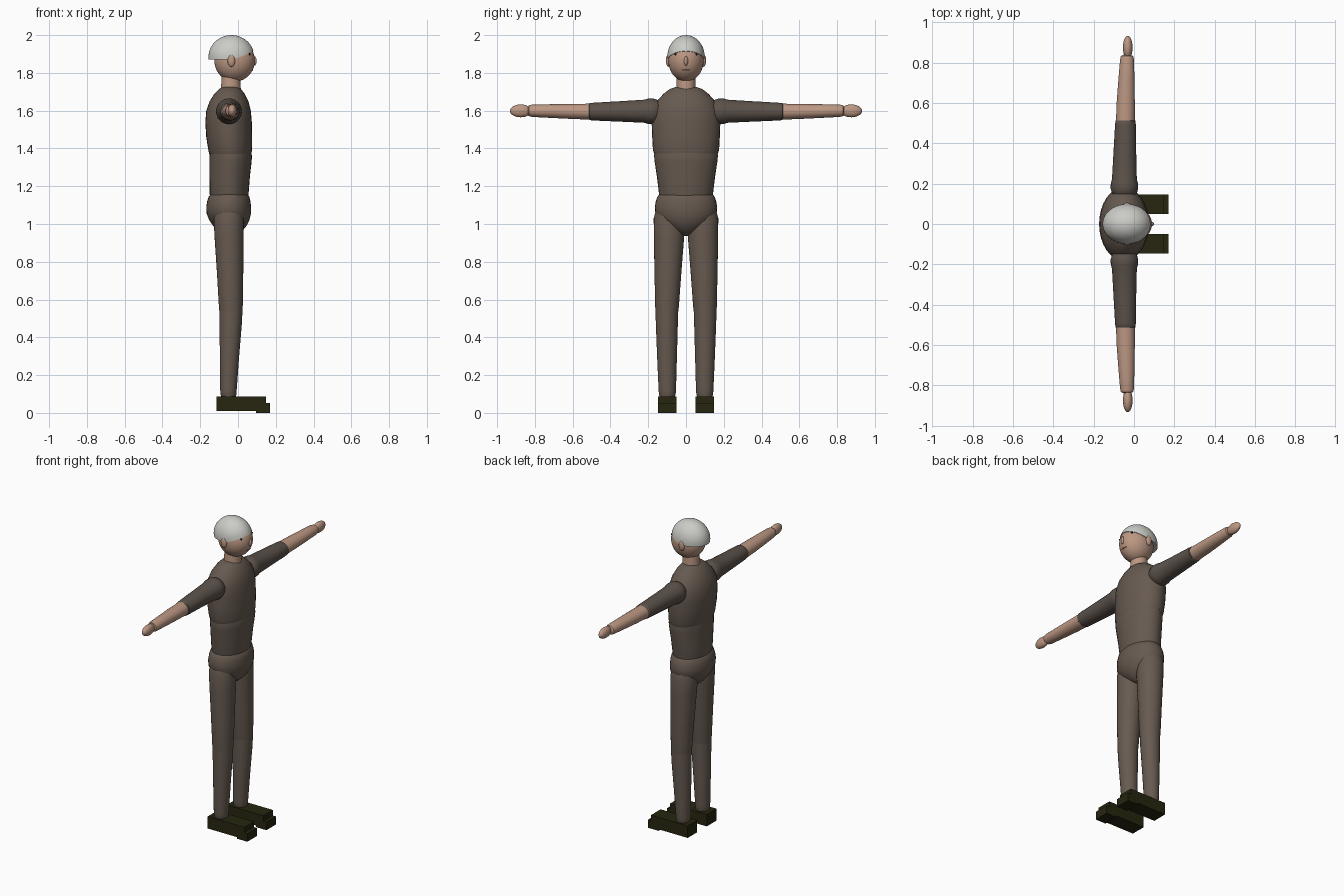
import bpy, bmesh, math
from mathutils import Matrix


def material(name, rgb):
    m = bpy.data.materials.new(name)
    m.diffuse_color = (*rgb, 1)
    return m


CLOTH = material("brown_cloth", (0.135, 0.103, 0.081))
SLEEVE = material("dark_brown_sleeve", (0.105, 0.083, 0.068))
SKIN = material("skin", (0.50, 0.31, 0.225))
HAIR = material("grey_hair", (0.60, 0.60, 0.57))
SHOE = material("dark_olive_shoe", (0.020, 0.019, 0.005))
EYE = material("black_eye", (0.01, 0.01, 0.01))
LIP = material("lip", (0.33, 0.17, 0.12))


def finish(bm, name, mat, smooth=True):
    bmesh.ops.recalc_face_normals(bm, faces=bm.faces)
    mesh = bpy.data.meshes.new(name)
    bm.to_mesh(mesh)
    bm.free()
    mesh.materials.append(mat)
    ob = bpy.data.objects.new(name, mesh)
    bpy.context.collection.objects.link(ob)
    if smooth:
        bpy.ops.object.select_all(action='DESELECT')
        bpy.context.view_layer.objects.active = ob
        ob.select_set(True)
        bpy.ops.object.shade_smooth_by_angle(angle=math.radians(40))
    return ob


def loft(name, mat, rings, axis='z', side=1, n=32):
    """Skin elliptical rings: (position, x min, x max, cross min, cross max)."""
    bm = bmesh.new()
    rows = []
    for t, x0, x1, c0, c1 in rings:
        row = []
        for i in range(n):
            a = math.tau * i / n
            x = (x0 + x1) / 2 + (x1 - x0) / 2 * math.cos(a)
            c = (c0 + c1) / 2 + (c1 - c0) / 2 * math.sin(a)
            row.append(bm.verts.new((x, c * side, t) if axis == 'z' else (x, t * side, c)))
        rows.append(row)
    for r0, r1 in zip(rows, rows[1:]):
        for i in range(n):
            j = (i + 1) % n
            bm.faces.new((r0[i], r0[j], r1[j], r1[i]))
    bm.faces.new(rows[0])
    bm.faces.new(rows[-1])
    return finish(bm, name, mat)


def ellipsoid(name, mat, centre, radii, u=32, v=20):
    bm = bmesh.new()
    mtx = Matrix.Translation(centre) @ Matrix.Diagonal((*radii, 1))
    bmesh.ops.create_uvsphere(bm, u_segments=u, v_segments=v, radius=1, matrix=mtx)
    return finish(bm, name, mat)


def box(name, mat, lo, hi):
    bm = bmesh.new()
    c = [(a + b) / 2 for a, b in zip(lo, hi)]
    s = [b - a for a, b in zip(lo, hi)]
    bmesh.ops.create_cube(bm, size=1, matrix=Matrix.Translation(c) @ Matrix.Diagonal((*s, 1)))
    return finish(bm, name, mat, False)


def body(rings):
    return [(z, x0, x1, -h, h) for z, x0, x1, h in rings]


# Trunk: chest, waist, hips and neck
loft("chest", CLOTH, body([
    (1.37, -0.152, 0.070, 0.168), (1.39, -0.157, 0.074, 0.175), (1.46, -0.168, 0.075, 0.179),
    (1.54, -0.173, 0.073, 0.182), (1.60, -0.168, 0.068, 0.178), (1.65, -0.150, 0.055, 0.155),
    (1.69, -0.125, 0.035, 0.118), (1.715, -0.10, 0.015, 0.085), (1.725, -0.08, 0.0, 0.055)]))
loft("waist", CLOTH, body([
    (1.13, -0.145, 0.05, 0.137), (1.16, -0.150, 0.056, 0.143), (1.25, -0.151, 0.063, 0.154),
    (1.33, -0.151, 0.072, 0.166), (1.36, -0.151, 0.074, 0.169), (1.39, -0.148, 0.068, 0.165)]))
loft("hips", CLOTH, body([
    (0.937, -0.065, -0.025, 0.01), (0.945, -0.085, 0.0, 0.035), (0.965, -0.11, 0.025, 0.075),
    (0.99, -0.132, 0.045, 0.112), (1.02, -0.152, 0.060, 0.143), (1.055, -0.166, 0.069, 0.162),
    (1.09, -0.168, 0.069, 0.165), (1.12, -0.163, 0.066, 0.160), (1.145, -0.155, 0.060, 0.151),
    (1.16, -0.142, 0.048, 0.138), (1.168, -0.115, 0.025, 0.11)]))
loft("neck", SKIN, body([(1.69, -0.092, 0.016, 0.052), (1.75, -0.088, 0.013, 0.050),
                         (1.81, -0.086, 0.012, 0.048)]))

# Head and hair cap whose lower edge rises over the face
ellipsoid("head", SKIN, (-0.018, 0, 1.865), (0.107, 0.093, 0.111), 40, 28)
bm = bmesh.new()
N, ROWS = 48, 12
ring = []
for i in range(N):
    a = math.tau * i / N
    edge = 1.870 + 0.046 * max(0, math.cos(a)) ** 1.2
    low = math.asin((edge - 1.885) / 0.115)
    col = []
    for k in range(ROWS):
        p = low + (math.pi / 2 - low) * k / ROWS
        col.append(bm.verts.new((-0.035 + 0.121 * math.cos(p) * math.cos(a),
                                 0.099 * math.cos(p) * math.sin(a), 1.885 + 0.115 * math.sin(p))))
    ring.append(col)
top = bm.verts.new((-0.035, 0, 2.0))
under = bm.verts.new((-0.035, 0, 1.88))
for i in range(N):
    c, d = ring[i], ring[(i + 1) % N]
    for k in range(ROWS - 1):
        bm.faces.new((c[k], d[k], d[k + 1], c[k + 1]))
    bm.faces.new((c[-1], d[-1], top))
    bm.faces.new((d[0], c[0], under))
finish(bm, "hair", HAIR)

# Face details
ellipsoid("nose", SKIN, (0.086, 0, 1.863), (0.013, 0.011, 0.025), 16, 12)
ellipsoid("mouth", LIP, (0.076, 0, 1.815), (0.004, 0.024, 0.003), 16, 8)

for s, tag in ((1, "left"), (-1, "right")):
    ellipsoid(f"{tag}_ear", SKIN, (-0.035, s * 0.094, 1.865), (0.020, 0.012, 0.033), 16, 12)
    ellipsoid(f"{tag}_eye", EYE, (0.062, s * 0.055, 1.899), (0.005, 0.006, 0.006), 12, 8)

    # Arms held straight out to the sides
    loft(f"{tag}_upper_arm", SLEEVE, [
        (0.130, -0.090, -0.005, 1.555, 1.640), (0.150, -0.108, 0.013, 1.537, 1.657),
        (0.175, -0.116, 0.021, 1.529, 1.665), (0.200, -0.115, 0.020, 1.530, 1.664),
        (0.222, -0.109, 0.014, 1.536, 1.658), (0.350, -0.102, 0.011, 1.542, 1.650),
        (0.490, -0.094, 0.009, 1.548, 1.642), (0.510, -0.092, 0.008, 1.550, 1.640),
        (0.518, -0.085, 0.0, 1.558, 1.632)], 'y', s)
    loft(f"{tag}_forearm", SKIN, [
        (0.490, -0.090, 0.004, 1.552, 1.637), (0.600, -0.086, 0.004, 1.556, 1.636),
        (0.720, -0.077, 0.002, 1.562, 1.634), (0.815, -0.069, 0.0, 1.567, 1.632),
        (0.832, -0.065, -0.004, 1.571, 1.628), (0.840, -0.050, -0.018, 1.585, 1.614)], 'y', s)
    ellipsoid(f"{tag}_hand", SKIN, (-0.031, s * 0.875, 1.599), (0.024, 0.057, 0.034), 24, 16)

    # Legs
    loft(f"{tag}_thigh", CLOTH, [
        (0.530, -0.098, 0.022, 0.042, 0.160), (0.560, -0.101, 0.025, 0.038, 0.163),
        (0.750, -0.112, 0.028, 0.024, 0.167), (0.930, -0.124, 0.030, 0.010, 0.170),
        (1.030, -0.129, 0.031, 0.004, 0.171), (1.060, -0.122, 0.024, 0.012, 0.163),
        (1.075, -0.095, 0.0, 0.04, 0.135)], 'z', s)
    loft(f"{tag}_shin", CLOTH, [
        (0.080, -0.085, -0.015, 0.062, 0.136), (0.095, -0.092, -0.009, 0.055, 0.143),
        (0.120, -0.094, -0.007, 0.053, 0.145), (0.300, -0.096, 0.006, 0.048, 0.153),
        (0.480, -0.098, 0.021, 0.043, 0.160), (0.550, -0.099, 0.024, 0.041, 0.161)], 'z', s)

    # Shoes: block with a low toe piece
    y0, y1 = sorted((s * 0.049, s * 0.147))
    box(f"{tag}_shoe", SHOE, (-0.115, y0, 0.010), (0.148, y1, 0.088))
    box(f"{tag}_shoe_toe", SHOE, (0.095, y0, 0.0), (0.170, y1, 0.052))
